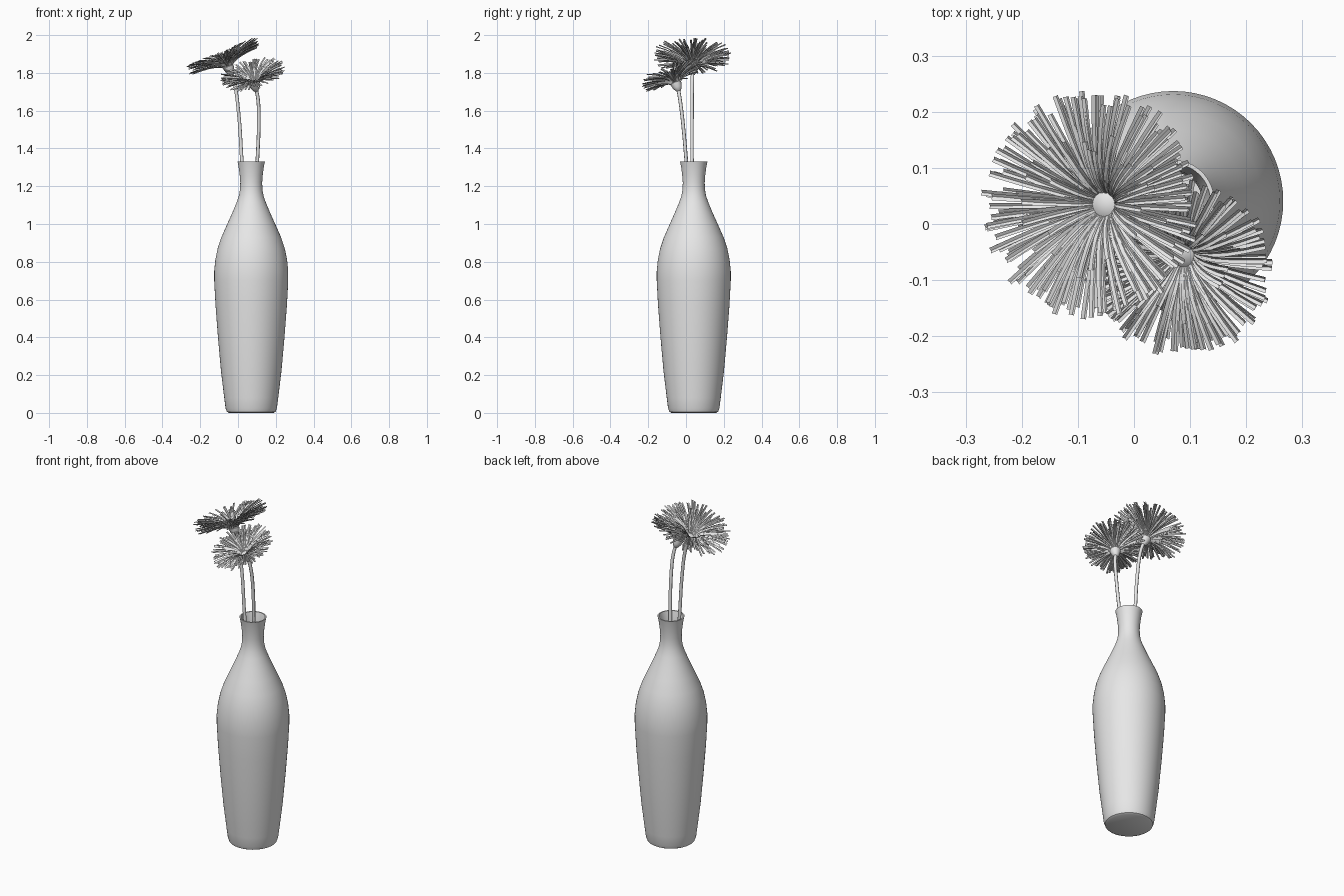
import bpy, bmesh, math, random
from mathutils import Vector

random.seed(4)
cube = bpy.data.objects.get("Cube")
if cube:
    bpy.data.objects.remove(cube)

grey = bpy.data.materials.new("pale_grey")
grey.use_nodes = True
grey.diffuse_color = (0.8, 0.8, 0.8, 1)
grey.node_tree.nodes["Principled BSDF"].inputs["Base Color"].default_value = (0.8, 0.8, 0.8, 1)


def finish(name, bm, smooth=True):
    """Turn a bmesh into a named, shaded object."""
    mesh = bpy.data.meshes.new(name)
    bm.to_mesh(mesh)
    bm.free()
    mesh.materials.append(grey)
    obj = bpy.data.objects.new(name, mesh)
    bpy.context.collection.objects.link(obj)
    if smooth:
        bpy.ops.object.select_all(action="DESELECT")
        obj.select_set(True)
        bpy.context.view_layer.objects.active = obj
        bpy.ops.object.shade_smooth_by_angle(angle=math.radians(40))
    return obj


def lathe(name, profile, steps):
    """Spin a list of (radius, height) points around z."""
    bm = bmesh.new()
    verts = [bm.verts.new((r, 0, z)) for r, z in profile]
    edges = [bm.edges.new(pair) for pair in zip(verts, verts[1:])]
    bmesh.ops.spin(bm, geom=verts + edges, cent=(0, 0, 0), axis=(0, 0, 1),
                   angle=2 * math.pi, steps=steps)
    bmesh.ops.remove_doubles(bm, verts=bm.verts, dist=0.0002)
    bmesh.ops.recalc_face_normals(bm, faces=bm.faces)
    return finish(name, bm)


def stem(name, points):
    """Smooth round stem through the given points."""
    curve = bpy.data.curves.new(name, "CURVE")
    curve.dimensions = "3D"
    curve.bevel_depth = 0.0095
    curve.bevel_resolution = 2
    curve.resolution_u = 8
    curve.use_fill_caps = True
    spline = curve.splines.new("BEZIER")
    spline.bezier_points.add(len(points) - 1)
    for bp, co in zip(spline.bezier_points, points):
        bp.co = co
        bp.handle_left_type = bp.handle_right_type = "AUTO"
    curve.materials.append(grey)
    obj = bpy.data.objects.new(name, curve)
    bpy.context.collection.objects.link(obj)


def petal(bm, angle, reach, rise, width):
    """Creased strip that leaves the base upwards and bends outwards."""
    out = Vector((math.cos(angle), math.sin(angle), 0))
    side = Vector((-out.y, out.x, 0))
    up = Vector((0, 0, 1))
    start = out * 0.012 + up * 0.015
    bend = out * 0.035 + up * (0.03 + rise * 0.5)
    sway = random.uniform(-0.012, 0.012)
    tip = out * reach + up * rise + side * sway
    rows = []
    for i in range(7):
        t = i / 6
        p = start * (1 - t) ** 2 + bend * 2 * t * (1 - t) + tip * t * t
        w = width * (0.45 + 0.55 * min(1, t * 2))
        rows.append([bm.verts.new(p + side * w * s + up * abs(s) * 0.004)
                     for s in (-1, 0, 1)])
    for a, b in zip(rows, rows[1:]):
        for k in range(2):
            bm.faces.new((a[k], b[k], b[k + 1], a[k + 1]))


def flower(name, base, axis, radius, height, count):
    """Tilted head: a small bulb under a dense funnel of strip petals."""
    turn = Vector((0, 0, 1)).rotation_difference(Vector(axis))
    bulb = lathe(name + "_base", [(0, -0.02), (0.012, -0.015), (0.024, 0.005),
                                  (0.03, 0.03), (0.018, 0.04), (0, 0.042)], 16)
    bm = bmesh.new()
    for i in range(count):
        angle = 2 * math.pi * (i + random.uniform(-0.4, 0.4)) / count
        if i % 5 == 0:      # shorter inner petals
            reach, rise = radius * random.uniform(0.45, 0.75), height * random.uniform(0.9, 1.1)
        else:
            reach, rise = radius * random.uniform(0.9, 1.03), height * random.uniform(0.65, 1.25)
        petal(bm, angle, reach, rise, 0.0052)
    head = finish(name + "_petals", bm, smooth=False)
    for obj in (bulb, head):
        obj.rotation_mode = "QUATERNION"
        obj.rotation_quaternion = turn
        obj.location = base


# Hollow bottle-shaped vase: outer wall upwards, lip, inner wall down
outer = [(0.118, 0), (0.129, 0.006), (0.136, 0.025), (0.143, 0.08), (0.16, 0.22),
         (0.176, 0.4), (0.189, 0.57), (0.196, 0.7), (0.196, 0.75), (0.19, 0.81),
         (0.178, 0.87), (0.158, 0.93), (0.127, 1.0), (0.1, 1.06), (0.077, 1.115),
         (0.065, 1.15), (0.059, 1.185), (0.058, 1.22), (0.061, 1.26), (0.067, 1.305),
         (0.073, 1.332)]
inner = [(r - 0.007, max(z, 0.012)) for r, z in reversed(outer)]
vase = lathe("vase", [(0, 0)] + outer + inner + [(0, 0.012)], 64)
vase.location = (0.07, 0.041, 0)

# Stems run from inside the vase to the heads
stem("tall_stem", [(0.1, 0.05, 0.05), (0.05, 0.035, 1.0), (0.021, 0.032, 1.33),
                   (0.004, 0.032, 1.58), (-0.018, 0.033, 1.74), (-0.04, 0.035, 1.81)])
stem("short_stem", [(0.05, 0.06, 0.05), (0.08, 0.03, 1.0), (0.102, 0.002, 1.33),
                    (0.11, -0.018, 1.55), (0.106, -0.032, 1.66), (0.095, -0.042, 1.72)])

# Flower heads
flower("tall_flower", (-0.04, 0.035, 1.805), (-0.38, 0, 0.92), 0.2, 0.095, 190)
flower("short_flower", (0.093, -0.043, 1.718), (-0.2, -0.36, 0.91), 0.17, 0.085, 160)
